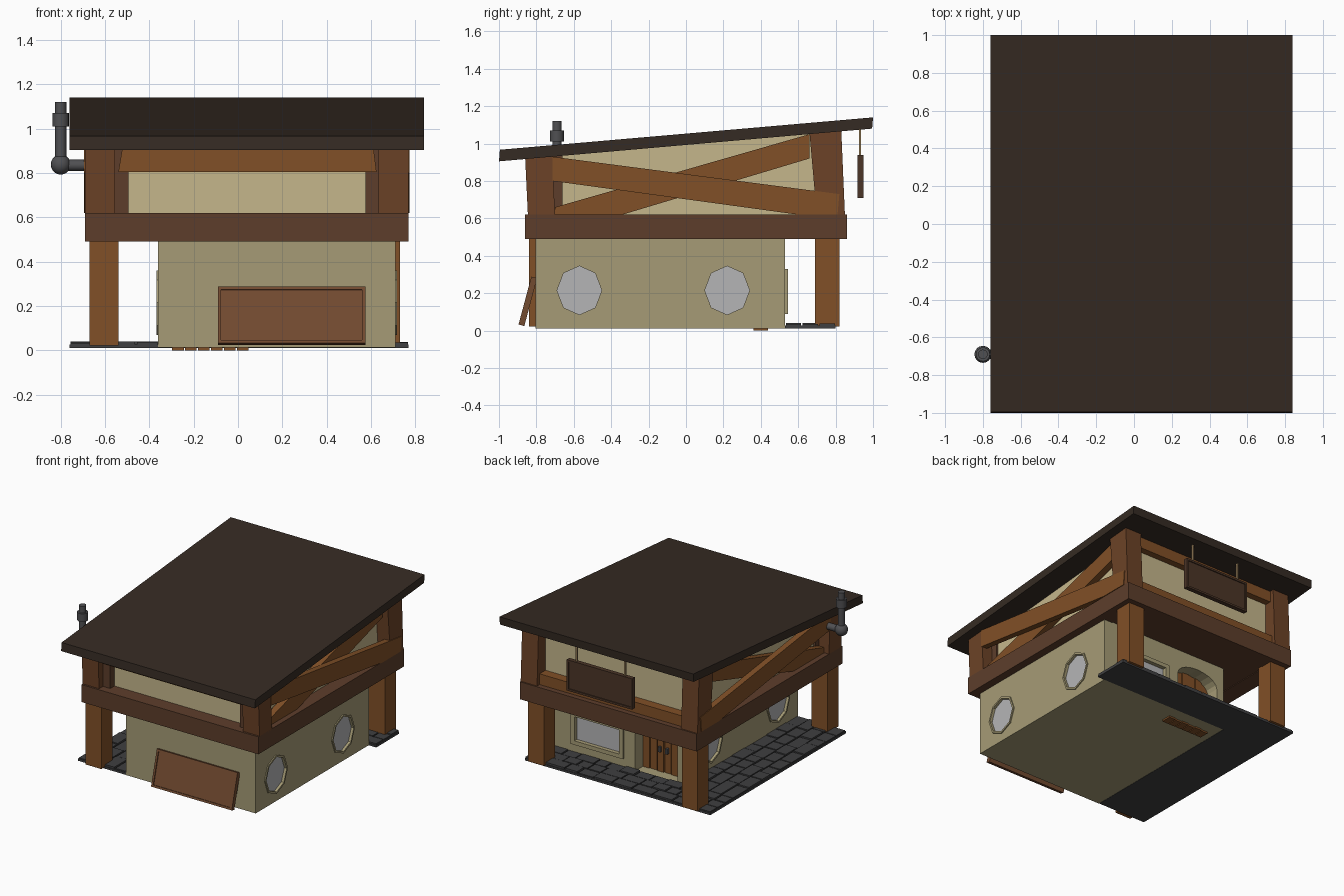
import bpy, bmesh, random
from math import radians, sin, cos, pi, sqrt
from mathutils import Vector, Matrix

if "Cube" in bpy.data.objects:
    bpy.data.objects.remove(bpy.data.objects["Cube"])

random.seed(4)


def material(name, r, g, b):
    m = bpy.data.materials.new(name)
    m.diffuse_color = (r, g, b, 1)
    m.use_nodes = True
    m.node_tree.nodes["Principled BSDF"].inputs["Base Color"].default_value = m.diffuse_color
    return m


ROOF = material("dark_roof", .036, .024, .017)
WOOD = material("orange_wood", .22, .08, .02)
POST = material("brown_wood", .15, .055, .02)
BEAM = material("dark_wood", .11, .048, .024)
BOARD = material("sign_wood", .17, .07, .03)
DARK = material("dark_sign_wood", .07, .035, .02)
CREAM = material("cream_plaster", .56, .47, .26)
WALL = material("olive_plaster", .38, .33, .18)
GLASS = material("glass", .46, .46, .47)
STONE = material("stone", .05, .05, .052)
METAL = material("metal", .08, .08, .085)
ROPE = material("rope", .4, .27, .13)
AXES = {"x": lambda p, q, t: (t, p, q),
        "y": lambda p, q, t: (p, t, q),
        "z": lambda p, q, t: (p, q, t)}


def finish(name, bm, mat):
    bmesh.ops.recalc_face_normals(bm, faces=bm.faces)
    me = bpy.data.meshes.new(name)
    bm.to_mesh(me)
    bm.free()
    ob = bpy.data.objects.new(name, me)
    bpy.context.collection.objects.link(ob)
    if mat:
        me.materials.append(mat)
    return ob


def prisms(name, parts, axis, mat):
    """Each part is (outline, start, end), extruded along the axis."""
    bm = bmesh.new()
    for pts, a, b in parts:
        lo, hi = ([bm.verts.new(AXES[axis](p, q, t)) for p, q in pts] for t in (a, b))
        bm.faces.new(lo)
        bm.faces.new(hi)
        n = len(pts)
        for i in range(n):
            j = (i + 1) % n
            bm.faces.new((lo[i], lo[j], hi[j], hi[i]))
    return finish(name, bm, mat)


def prism(name, pts, axis, a, b, mat):
    return prisms(name, [(pts, a, b)], axis, mat)


def rect(p0, p1, q0, q1):
    return [(p0, q0), (p1, q0), (p1, q1), (p0, q1)]


def box(name, x0, x1, y0, y1, z0, z1, mat):
    return prism(name, rect(x0, x1, y0, y1), "z", z0, z1, mat)


def frame(name, outer, inner, axis, a, b, mat):
    """Closed band between two matching outlines."""
    bm = bmesh.new()
    loops = [[bm.verts.new(AXES[axis](p, q, t)) for p, q in pts]
             for pts, t in ((outer, a), (outer, b), (inner, b), (inner, a))]
    n = len(outer)
    for k in range(4):
        u, v = loops[k], loops[(k + 1) % 4]
        for i in range(n):
            j = (i + 1) % n
            bm.faces.new((u[i], u[j], v[j], v[i]))
    return finish(name, bm, mat)


def octagon(cy, cz, r):
    return [(cy + r * .92 * cos(i * pi / 4), cz + r * sin(i * pi / 4)) for i in range(8)]


def pipe(name, p, q, r):
    p, q = Vector(p), Vector(q)
    d = q - p
    bm = bmesh.new()
    bmesh.ops.create_cone(bm, cap_ends=True, segments=16, radius1=r, radius2=r, depth=d.length,
                          matrix=Matrix.Translation((p + q) / 2) @ d.to_track_quat("Z", "Y").to_matrix().to_4x4())
    return finish(name, bm, METAL)


def under(y):
    """Height of the roof underside."""
    return .905 + .0875 * (y + 1)


# Roof slab
prism("roof", [(-1, .905), (.995, 1.08), (1, 1.14), (-.995, .967)], "x", -.76, .84, ROOF)

# Ground floor walls, with openings cut for door and windows
walls = box("ground_floor_walls", -.36, .71, -.805, .53, .012, .50, WALL)
arch = [(-.3, .02), (.05, .02)] + [(-.125 + .175 * cos(i * pi / 10), .31 + .09 * sin(i * pi / 10)) for i in range(11)]
cutters = [prism("door_cutter", arch, "y", .41, .7, None),
           prism("window_cutter", rect(.17, .54, .12, .30), "y", .50, .7, None)]
for side, face, out in (("right", .71, 1), ("left", -.36, -1)):
    for k, cy in (("front", -.57), ("back", .22)):
        o, i = octagon(cy, .215, .145), octagon(cy, .215, .13)
        cutters.append(prism("round_cutter", i, "x", face - .03 * out, face + .1 * out, None))
        frame(f"{side}_{k}_window_frame", o, i, "x", face - .03 * out, face + .008 * out, WALL)
        prism(f"{side}_{k}_window_glass", i, "x", face - .035 * out, face - .012 * out, GLASS)
for c in cutters:
    c.hide_render = True
    mod = walls.modifiers.new("opening", "BOOLEAN")
    mod.operation, mod.object, mod.solver = "DIFFERENCE", c, "EXACT"
bpy.context.view_layer.update()
cut = bpy.data.meshes.new_from_object(walls.evaluated_get(bpy.context.evaluated_depsgraph_get()))
walls.modifiers.clear()
walls.data = cut
for c in cutters:
    bpy.data.objects.remove(c)

# Back window
frame("back_window_frame", rect(.14, .57, .09, .33), rect(.17, .54, .12, .30), "y", .50, .545, WALL)
box("back_window_glass", .165, .545, .495, .515, .115, .305, GLASS)

# Arched double door made of planks
planks = []
for i in range(6):
    a = -.3 + i * .35 / 6 + .003
    b = a + .35 / 6 - .006
    top = [(x, .31 + .09 * sqrt(max(0, 1 - ((x + .125) / .175) ** 2))) for x in (b, (a + b) / 2, a)]
    planks.append(([(a, 0), (b, 0)] + top, .36, .432 + .006 * (i % 2)))
prisms("door_planks", planks, "y", WOOD)
for x in (-.155, -.095):
    box("door_handle", x - .008, x + .008, .43, .455, .17, .21, METAL)

# Paving slab in an L, with uneven stones
prism("paving_slab", [(-.76, -.8), (-.36, -.8), (-.36, .53), (.77, .53), (.77, .8), (-.76, .8)],
      "z", .010, .026, STONE)
stones = []


def lay(x0, x1, y0, y1, along_y):
    rows = 4 if along_y else 3
    w = ((x1 - x0) if along_y else (y1 - y0)) / rows
    for r in range(rows):
        t, end = (y0, y1) if along_y else (x0, x1)
        while t < end - .02:
            e = t + random.uniform(.09, .17)
            if e > end - .06:
                e = end
            s = (x0 if along_y else y0) + r * w
            across, run = (s + .004, s + w - .004), (t + .004, e - .004)
            pts = rect(*across, *run) if along_y else rect(*run, *across)
            stones.append((pts, .02, random.uniform(.032, .041)))
            t = e


lay(-.76, -.36, -.8, .53, True)
lay(-.76, .77, .53, .8, False)
prisms("paving_stones", stones, "z", STONE)

# Lower posts under the overhang
for name, x, y in (("front_left", -.605, -.775), ("back_left", -.605, .755), ("back_right", .665, .755)):
    box(name + "_lower_post", x - .065, x + .065, y - .065, y + .065, .022, .50, WOOD)

# Beam ring and upper floor
frame("ring_beam", rect(-.69, .77, -.86, .86), rect(-.56, .64, -.73, .73), "z", .49, .62, BEAM)
box("upper_floor", -.57, .65, -.74, .74, .495, .61, BEAM)

# Upper room walls
prism("upper_walls", [(-.75, .6), (.75, .6), (.75, under(.75) + .01), (-.75, under(-.75) + .01)],
      "x", -.59, .67, CREAM)

# Leaning upper posts and side cross braces, both sides about x = 0.04
for side, s in (("left", -1), ("right", 1)):
    def sx(v):
        return .04 + s * v
    prism(f"{side}_front_upper_post", [(-.845, .61), (-.70, .61), (-.715, under(-.715) + .01), (-.86, under(-.86) + .01)],
          "x", sx(.595), sx(.73), POST)
    prism(f"{side}_back_upper_post", [(.70, .61), (.85, .61), (.83, under(.83) + .01), (.66, under(.66) + .01)],
          "x", sx(.595), sx(.73), POST)
    prism(f"{side}_front_inner_post", [(-.80, .61), (-.66, .61), (-.66, under(-.66)), (-.80, under(-.80))],
          "x", sx(.535), sx(.645), BEAM)
    prism(f"{side}_falling_brace", [(-.715, .80), (.60, .62), (.81, .62), (.82, .73), (-.715, .93)],
          "x", sx(.69), sx(.735), WOOD)
    prism(f"{side}_rising_brace", [(-.70, .62), (-.34, .62), (.66, .92), (.66, 1.05), (-.70, .66)],
          "x", sx(.64), sx(.69), WOOD)

# Upper cross beams, front and back
prism("front_upper_beam", [(-.54, .805), (.625, .805), (.61, .925), (-.52, .925)], "y", -.83, -.74, WOOD)
box("back_upper_beam", -.57, .65, .74, .80, .98, under(.74) + .01, WOOD)
box("back_lower_beam", -.57, .65, .74, .82, .61, .70, WOOD)

# Hanging sign board with rim and ropes
box("hanging_sign", -.22, .32, .917, .943, .71, .94, DARK)
frame("hanging_sign_rim", rect(-.22, .32, .71, .94), rect(-.205, .305, .725, .925), "y", .917, .95, DARK)
for x in (-.15, .25):
    box("sign_rope", x - .006, x + .006, .924, .936, .93, under(.93) + .01, ROPE)

# Board leaning on the front wall
board = prism("leaning_board", rect(-.333, .333, 0, .265), "y", -.010, .014, BOARD)
rim = frame("leaning_board_rim", rect(-.333, .333, 0, .265), rect(-.318, .318, .015, .25), "y", -.018, .014, BOARD)
for ob in (board, rim):
    ob.location = (.242, -.878, .028)
    ob.rotation_euler.x = radians(-15)

# Stove pipe with elbow ball and cap
pipes = [pipe("pipe_horizontal", (-.8, -.69, .835), (-.57, -.69, .835), .025),
         pipe("pipe_vertical", (-.8, -.69, .835), (-.8, -.69, 1.12), .025),
         pipe("pipe_collar", (-.8, -.69, 1.01), (-.8, -.69, 1.07), .037)]
bm = bmesh.new()
bmesh.ops.create_uvsphere(bm, u_segments=16, v_segments=10, radius=.045,
                          matrix=Matrix.Translation((-.8, -.69, .838)))
pipes.append(finish("pipe_elbow", bm, METAL))
bpy.ops.object.select_all(action="DESELECT")
for ob in pipes:
    ob.select_set(True)
bpy.context.view_layer.objects.active = pipes[0]
bpy.ops.object.shade_smooth_by_angle(angle=radians(40))
